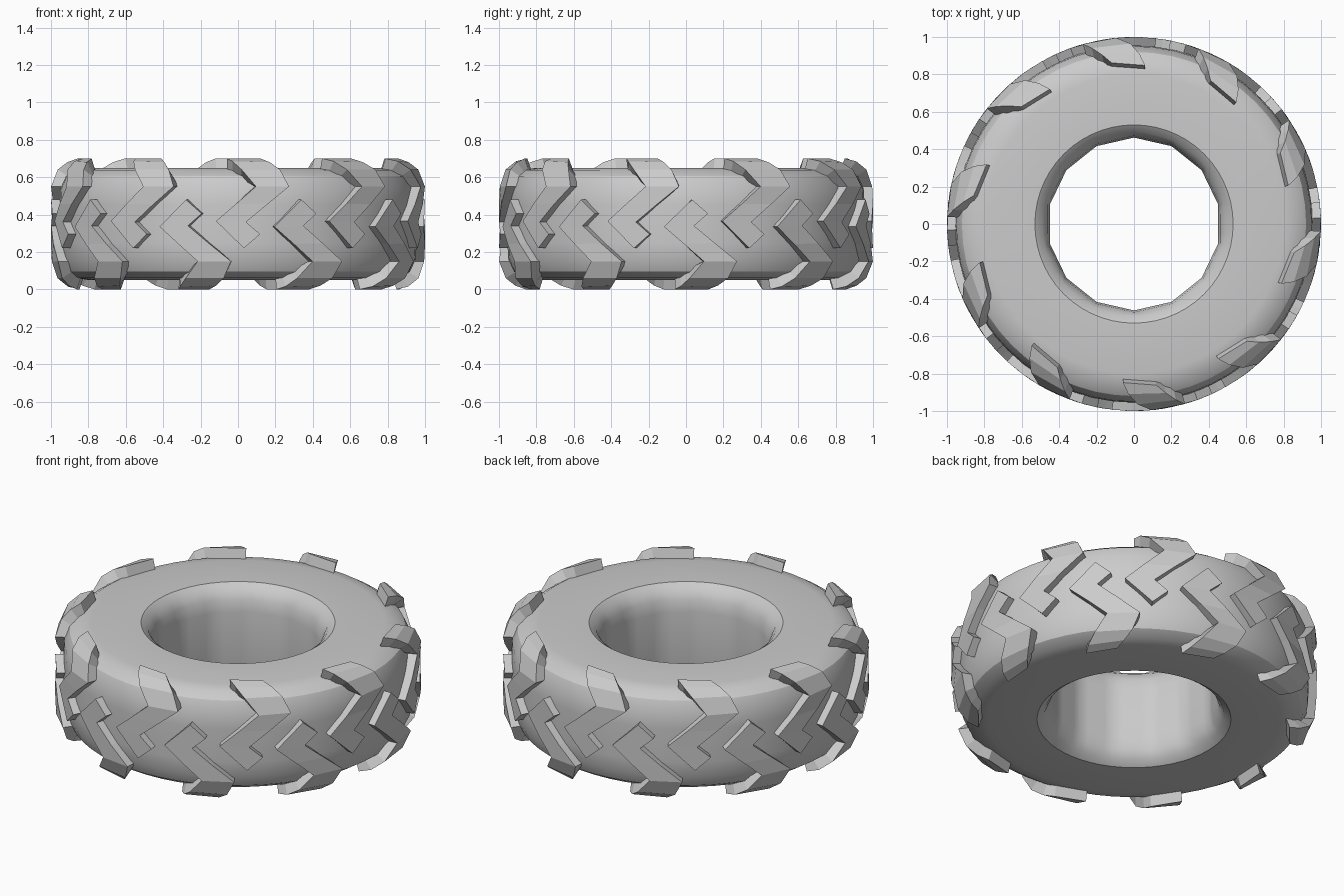
import bpy, bmesh
from math import sin, cos, asin, pi, radians

if "Cube" in bpy.data.objects:
    bpy.data.objects.remove(bpy.data.objects["Cube"])

MID = 0.35      # height of the tyre's middle plane
SEG = 56


def make_object(name, bm):
    bmesh.ops.recalc_face_normals(bm, faces=bm.faces)
    mesh = bpy.data.meshes.new(name)
    bm.to_mesh(mesh)
    bm.free()
    ob = bpy.data.objects.new(name, mesh)
    bpy.context.collection.objects.link(ob)
    return ob


# Tyre carcass: closed profile (radius, height) revolved round z
upper = [(0.462, 0.50), (0.472, 0.57), (0.492, 0.62), (0.53, 0.648), (0.80, 0.65),
         (0.87, 0.638), (0.92, 0.605), (0.95, 0.54), (0.955, 0.45)]
profile = upper + [(r, 2 * MID - z) for r, z in reversed(upper)]


def ring_radius(r, a):
    # the bore is a 14-sided polygon, everything else is round
    if r > 0.48:
        return r
    step = 2 * pi / 14
    return r * cos(step / 2) / cos(a % step - step / 2)


bm = bmesh.new()
rings = []
for i in range(SEG):
    a = 2 * pi * i / SEG
    rings.append([bm.verts.new((ring_radius(r, a) * sin(a), -ring_radius(r, a) * cos(a), z))
                  for r, z in profile])
n = len(profile)
for i in range(SEG):
    p, q = rings[i], rings[(i + 1) % SEG]
    for j in range(n):
        k = (j + 1) % n
        bm.faces.new((p[j], p[k], q[k], q[j]))
tyre = make_object("tyre_body", bm)
bpy.context.view_layer.objects.active = tyre
tyre.select_set(True)
bpy.ops.object.shade_smooth_by_angle(angle=radians(30))

# Tread lug: stations of left and right edge points (x, radius, height) plus
# the sink (radius, height) of the buried base
stations = [
    ((-0.06, 0.85, 0.70), (0.12, 0.87, 0.70), (0.03, 0.09)),
    ((-0.03, 0.91, 0.685), (0.17, 0.92, 0.68), (0.06, 0.08)),
    ((0.02, 0.965, 0.64), (0.225, 0.967, 0.64), (0.08, 0.05)),
    ((0.096, 1.0, 0.55), (0.273, 1.0, 0.55), (0.08, 0.0)),
    ((-0.011, 1.0, 0.457), (0.158, 1.0, 0.455), (0.08, 0.0)),
    ((-0.118, 1.0, 0.365), (0.043, 1.0, 0.36), (0.08, 0.0)),
    ((0.032, 1.0, 0.22), (0.118, 1.0, 0.295), (0.08, 0.0)),
]


def add_lug(bm, turn, flip):
    def vert(edge, dr, dz):
        x, r, z = edge
        a = asin(x / r) + turn
        r, z = r - dr, z - dz
        return bm.verts.new((r * sin(a), -r * cos(a), 2 * MID - z if flip else z))

    loops = []
    for left, right, (dr, dz) in stations:
        loops.append([vert(left, 0, 0), vert(right, 0, 0),
                      vert(right, dr, dz), vert(left, dr, dz)])
    for p, q in zip(loops, loops[1:]):
        for j in range(4):
            k = (j + 1) % 4
            bm.faces.new((p[j], p[k], q[k], q[j]))
    bm.faces.new(loops[0])
    bm.faces.new(loops[-1])


# Ten lugs per side, the lower set mirrored and turned half a pitch
for name, offset, flip in (("upper_tread_lugs", 0, False), ("lower_tread_lugs", -18, True)):
    bm = bmesh.new()
    for i in range(10):
        add_lug(bm, radians(36 * i + offset), flip)
    make_object(name, bm)
